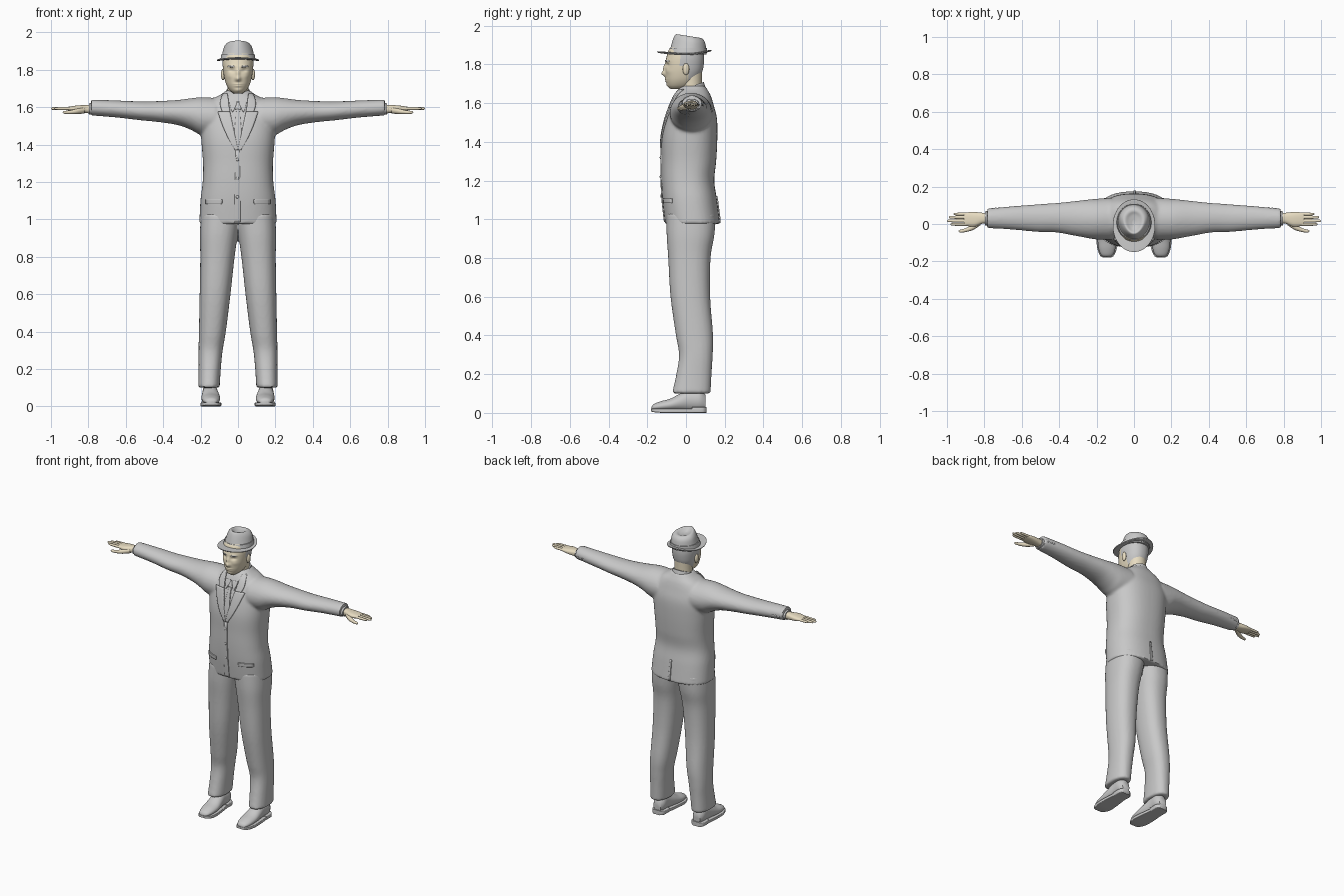
import bpy, bmesh, math
from mathutils import Vector
from mathutils.bvhtree import BVHTree

if "Cube" in bpy.data.objects:
    bpy.data.objects.remove(bpy.data.objects["Cube"], do_unlink=True)


def material(name, rgb):
    m = bpy.data.materials.new(name)
    m.use_nodes = True
    m.diffuse_color = (*rgb, 1)
    bsdf = m.node_tree.nodes["Principled BSDF"]
    bsdf.inputs["Base Color"].default_value = (*rgb, 1)
    bsdf.inputs["Roughness"].default_value = 0.8
    return m


GREY = material("cloth grey", (0.58, 0.58, 0.58))
SKIN = material("skin cream", (0.84, 0.75, 0.56))


def spline(rows, steps):
    """Catmull-Rom through rows of numbers."""
    out = []
    for i in range(len(rows) - 1):
        quad = zip(rows[max(i - 1, 0)], rows[i], rows[i + 1], rows[min(i + 2, len(rows) - 1)])
        quad = list(quad)
        for s in range(steps):
            t = s / steps
            out.append([b + t * ((c - a) + t * ((2 * a - 5 * b + 4 * c - d)
                        + t * (3 * b - a - 3 * c + d))) / 2 for a, b, c, d in quad])
    return out + [list(rows[-1])]


def loft(bm, rows, axis, power=2, steps=5, n=32, flip=1):
    """Rows hold: position on axis, then low/high of the two other axes."""
    others = [k for k in range(3) if k != axis]
    rings = []
    for t, a0, a1, b0, b1 in spline(rows, steps):
        ring = []
        for i in range(n):
            ang = math.tau * (i + 0.5) / n
            p = Vector()
            p[axis] = t
            for k, lo, hi, f in zip(others, (a0, b0), (a1, b1), (math.cos(ang), math.sin(ang))):
                p[k] = (lo + hi) / 2 + (hi - lo) / 2 * math.copysign(abs(f) ** (2 / power), f)
            p.x *= flip
            ring.append(bm.verts.new(p))
        rings.append(ring)
    for r, q in zip(rings, rings[1:]):
        for i in range(n):
            j = (i + 1) % n
            bm.faces.new((r[i], r[j], q[j], q[i]))
    bm.faces.new(rings[0])
    bm.faces.new(rings[-1])


def ball(bm, centre, size):
    new = bmesh.ops.create_uvsphere(bm, u_segments=20, v_segments=12, radius=1)["verts"]
    for v in new:
        v.co = Vector(centre) + Vector(a * b for a, b in zip(v.co, size))


def finish(name, bm, mat, voxel=0, warp=None, solid=0, angle=45):
    if warp:
        for v in bm.verts:
            warp(v.co)
    bmesh.ops.recalc_face_normals(bm, faces=bm.faces)
    me = bpy.data.meshes.new(name)
    bm.to_mesh(me)
    bm.free()
    ob = bpy.data.objects.new(name, me)
    bpy.context.collection.objects.link(ob)
    if voxel:
        mod = ob.modifiers.new("blend", "REMESH")
        mod.mode, mod.voxel_size = "VOXEL", voxel
        mod = ob.modifiers.new("soften", "SMOOTH")
        mod.iterations = 4
        ob.data = bpy.data.meshes.new_from_object(ob.evaluated_get(bpy.context.evaluated_depsgraph_get()))
        ob.modifiers.clear()
    if solid:
        mod = ob.modifiers.new("thickness", "SOLIDIFY")
        mod.thickness, mod.offset = solid, 0
    ob.data.materials.clear()
    ob.data.materials.append(mat)
    bpy.ops.object.select_all(action="DESELECT")
    ob.select_set(True)
    bpy.context.view_layer.objects.active = ob
    bpy.ops.object.shade_smooth_by_angle(angle=math.radians(angle))
    return ob


def surface(ob):
    return BVHTree.FromPolygons([v.co for v in ob.data.vertices],
                                [p.vertices for p in ob.data.polygons])


def strip(name, tree, rows, flip=1, face=-1, mat=GREY, steps=5, across=6, lift=0.002):
    """Thin plate laid on a surface; rows hold z, inner x, outer x."""
    bm = bmesh.new()
    grid = []
    for z, xa, xb in spline(rows, steps):
        line = []
        for i in range(across + 1):
            x = flip * (xa + (xb - xa) * i / across)
            hit = tree.ray_cast(Vector((x, face, z)), Vector((0, -face, 0)))[0]
            hit = hit or tree.find_nearest(Vector((x, 0, z)))[0]
            line.append(bm.verts.new((x, hit.y + face * lift, z)))
        grid.append(line)
    for a, b in zip(grid, grid[1:]):
        for i in range(across):
            bm.faces.new((a[i], a[i + 1], b[i + 1], b[i]))
    return finish(name, bm, mat, solid=0.008)


def both(rows):
    """Expand rows of z, half width, y low, y high into full ring rows."""
    return [(z, -w, w, a, b) for z, w, a, b in rows]


SIDES = ((1, "left"), (-1, "right"))

# Jacket: body and sleeves blended into one skin
bm = bmesh.new()
loft(bm, both([(.975, .207, -.108, .176), (1.1, .201, -.122, .16), (1.2, .189, -.127, .146),
               (1.3, .187, -.127, .156), (1.42, .196, -.125, .162), (1.52, .2, -.105, .16),
               (1.59, .185, -.08, .143), (1.64, .14, -.058, .127), (1.67, .088, -.04, .11),
               (1.69, .064, -.02, .098)]), 2, power=2.4, n=48)
for s, _ in SIDES:
    loft(bm, [(.12, -.085, .14, 1.44, 1.65), (.2, -.083, .135, 1.452, 1.653),
              (.25, -.075, .13, 1.478, 1.648), (.32, -.062, .122, 1.504, 1.639),
              (.42, -.045, .112, 1.52, 1.633), (.52, -.042, .105, 1.53, 1.631),
              (.65, -.03, .095, 1.545, 1.636), (.785, -.022, .082, 1.556, 1.641)], 0, flip=s)
jacket = finish("jacket", bm, GREY, voxel=.009)
cloth = surface(jacket)

# Trousers
bm = bmesh.new()
for s, _ in SIDES:
    loft(bm, [(.1, .098, .213, -.072, .127), (.2, .092, .211, -.05, .132),
              (.3, .082, .211, -.036, .138), (.4, .065, .209, -.052, .14),
              (.6, .04, .205, -.08, .125), (.8, .018, .202, -.092, .127),
              (.92, .0, .204, -.1, .147), (1.03, -.02, .198, -.1, .155)], 2, power=2.3, flip=s)
finish("trousers", bm, GREY, voxel=.009)

# Jacket details
for s, side in SIDES:
    strip(side + "_lapel", cloth, [(1.37, .0, .014), (1.43, .012, .05), (1.5, .027, .082),
                                   (1.575, .042, .108)], s, lift=.004)
    strip(side + "_collar_flap", cloth, [(1.575, .042, .084), (1.61, .048, .094),
                                         (1.645, .052, .09), (1.67, .056, .078)], s, lift=.005)
    strip(side + "_shirt_collar", cloth, [(1.575, .027, .031), (1.6, .014, .04),
                                          (1.63, .004, .046)], s, lift=.003)
    strip(side + "_pocket_flap", cloth, [(1.083, .085, .17), (1.107, .083, .17)], s)
strip("front_overlap", cloth, [(.985, -.02, .012), (1.1, -.018, .012), (1.37, -.012, .008)], lift=.001)
strip("back_vent", cloth, [(.98, -.004, .012), (1.12, -.003, .007)], face=1)
strip("tie", cloth, [(1.37, -.018, .018), (1.46, -.019, .019), (1.575, -.01, .01),
                     (1.59, -.015, .015), (1.625, -.017, .017)])
bm = bmesh.new()
for z in (1.12, 1.22, 1.32):
    y = cloth.ray_cast(Vector((-.003, -1, z)), Vector((0, 1, 0)))[0].y
    ball(bm, (-.003, y - .005, z), (.008, .004, .008))
for s, _ in SIDES:
    for x in (.72, .74, .76):
        y = cloth.ray_cast(Vector((s * x, 1, 1.59)), Vector((0, -1, 0)))[0].y
        ball(bm, (s * x, y, 1.59), (.006, .003, .006))
finish("buttons", bm, GREY)


# Shirt collar band, tilted down at the front
def collar_tilt(p):
    p.z += (p.y - .08) * .35


bm = bmesh.new()
loft(bm, both([(1.62, .074, -.045, .108), (1.675, .068, -.034, .1), (1.705, .063, -.028, .092)]), 2)
finish("collar_band", bm, GREY, warp=collar_tilt)

# Neck and ears
bm = bmesh.new()
loft(bm, both([(1.6, .064, -.03, .088), (1.68, .057, -.028, .082), (1.76, .058, -.03, .084)]), 2)
for s, _ in SIDES:
    ball(bm, (s * .08, .0, 1.775), (.011, .017, .031))
finish("neck_and_ears", bm, SKIN)

# Head: bumps hold centre x, z, widths x, z and forward push
BUMPS = [(0, 1.752, .014, .014, .02), (0, 1.782, .009, .022, .012), (.033, 1.797, .016, .01, -.009),
         (.032, 1.819, .022, .007, .004), (0, 1.724, .022, .005, .006), (0, 1.713, .02, .005, .006),
         (0, 1.69, .018, .012, .005), (.045, 1.765, .016, .014, .003)]


def face_shape(p):
    if p.y < -.03:
        p.y -= sum(a * math.exp(-((abs(p.x) - cx) / sx) ** 2 - ((p.z - cz) / sz) ** 2)
                   for cx, cz, sx, sz, a in BUMPS)


bm = bmesh.new()
loft(bm, both([(1.672, .022, -.078, -.01), (1.69, .044, -.094, .03), (1.72, .062, -.103, .06),
               (1.76, .074, -.107, .083), (1.8, .08, -.106, .092), (1.84, .082, -.1, .094),
               (1.88, .076, -.085, .088), (1.91, .045, -.045, .055)]), 2, power=2.2, steps=10, n=96)
head = finish("head", bm, SKIN, warp=face_shape, angle=60)
head.data.materials.append(GREY)
for p in head.data.polygons:
    c = p.center
    p.material_index = int(c.z > 1.715 and c.y > .012 or c.z > 1.79 and c.y > -.03)
skull = surface(head)
bm = bmesh.new()
for s, side in SIDES:
    ball(bm, (s * .033, -.078, 1.796), (.015, .012, .008))
    strip(side + "_eyebrow", skull, [(1.815, .018, .053), (1.821, .021, .05)], s, mat=GREY, lift=-.001)
finish("eyes", bm, SKIN)


# Hat: dented crown, ribbon and curled brim
def crown_shape(p):
    up = max(0, (p.z - 1.86) / .09)
    p.x *= 1 - up * max(0, .04 - p.y) * 2.5
    p.z -= up * p.y * .16


def brim_curl(p):
    p.z += .6 * max(0, p.y) ** 2 + .4 * p.y ** 2 - .3 * p.x ** 2


bm = bmesh.new()
loft(bm, both([(1.85, .091, -.09, .106), (1.89, .085, -.078, .104), (1.925, .077, -.066, .098),
               (1.944, .064, -.056, .086), (1.948, .05, -.046, .07), (1.938, .03, -.03, .05),
               (1.93, .01, -.01, .02)]), 2, n=48)
finish("hat_crown", bm, GREY, warp=crown_shape, angle=60)
bm = bmesh.new()
loft(bm, both([(1.858, .093, -.092, .109), (1.884, .089, -.084, .108)]), 2, n=48)
finish("hat_ribbon", bm, GREY)
bm = bmesh.new()
loft(bm, both([(1.852, .08, -.09, .095), (1.851, .108, -.142, .127), (1.855, .113, -.148, .131),
               (1.859, .11, -.144, .128), (1.861, .08, -.09, .095)]), 2, n=48)
finish("hat_brim", bm, GREY, warp=brim_curl, angle=60)

# Hands, shirt cuffs and shoes
FINGERS = ((.053, .966, .0075), (.036, .99, .0085), (.017, 1.0, .0085), (-.002, .982, .008))
for s, side in SIDES:
    bm = bmesh.new()
    loft(bm, [(.77, .004, .058, 1.566, 1.613), (.81, .002, .06, 1.568, 1.612),
              (.85, -.014, .064, 1.572, 1.61), (.885, -.012, .063, 1.578, 1.606),
              (.91, -.006, .057, 1.584, 1.602)], 0, power=2.5, flip=s)
    for y, tip, r in FINGERS:
        loft(bm, [(x, y - k * r, y + k * r, 1.593 - k * r, 1.593 + k * r) for x, k in
                  ((.88, 1), (.93, 1.05), (tip - .012, .85), (tip - .003, .5), (tip, .1))],
             0, n=14, flip=s)
    loft(bm, [(.82, -.006, .03, 1.567, 1.6), (.86, -.032, .0, 1.563, 1.592),
              (.9, -.043, -.022, 1.563, 1.583), (.928, -.046, -.03, 1.565, 1.58),
              (.937, -.04, -.036, 1.571, 1.575)], 0, n=14, flip=s)
    finish(side + "_hand", bm, SKIN, angle=60)

    bm = bmesh.new()
    loft(bm, [(.76, -.01, .07, 1.56, 1.625), (.797, -.008, .068, 1.561, 1.621)], 0, flip=s)
    finish(side + "_shirt_cuff", bm, GREY)

    bm = bmesh.new()
    loft(bm, [(-.177, .13, .16, .014, .032), (-.165, .112, .177, .012, .046),
              (-.13, .099, .19, .01, .06), (-.08, .095, .195, .01, .074),
              (-.03, .1, .194, .01, .1), (.02, .108, .19, .01, .122),
              (.07, .108, .19, .01, .122), (.1, .122, .176, .014, .095)], 1, flip=s)
    finish(side + "_shoe", bm, GREY, angle=60)
    bm = bmesh.new()
    loft(bm, [(-.18, .128, .162, .008, .022), (-.168, .107, .182, .004, .022),
              (-.12, .09, .198, 0, .022), (-.05, .094, .2, 0, .022), (.03, .104, .194, 0, .022),
              (.085, .106, .192, 0, .022), (.105, .125, .173, 0, .022)], 1, power=8, flip=s)
    loft(bm, [(.03, .104, .194, 0, .03), (.085, .104, .194, 0, .03),
              (.106, .122, .176, 0, .03)], 1, power=8, flip=s)
    finish(side + "_sole", bm, GREY)
